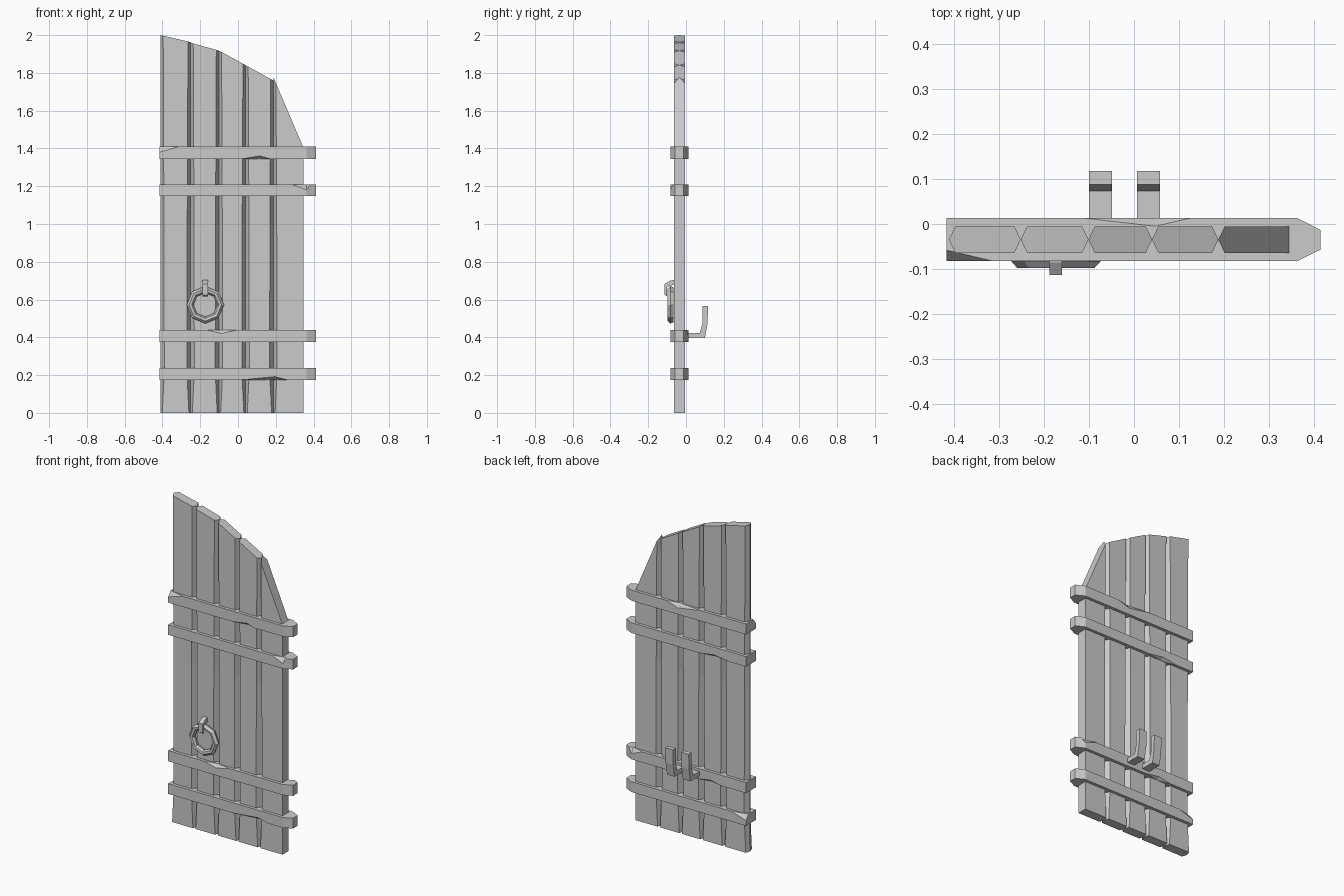
import bpy, bmesh, math
from mathutils import Vector

if "Cube" in bpy.data.objects:
    bpy.data.objects.remove(bpy.data.objects["Cube"])

FRONT, BACK = -0.064, -0.005          # plank faces
BAR_F, BAR_B = -0.082, 0.013          # crossbar faces


def make(name, verts, faces):
    me = bpy.data.meshes.new(name)
    bm = bmesh.new()
    vs = [bm.verts.new(v) for v in verts]
    for f in faces:
        bm.faces.new([vs[i] for i in f])
    bmesh.ops.recalc_face_normals(bm, faces=bm.faces)
    bm.to_mesh(me)
    bm.free()
    ob = bpy.data.objects.new(name, me)
    bpy.context.collection.objects.link(ob)
    return ob


def loft(name, rings, closed=False):
    """Skin a list of equal-length rings; cap the ends unless closed."""
    n, m = len(rings[0]), len(rings)
    faces = []
    for r in range(m if closed else m - 1):
        a, b = r * n, ((r + 1) % m) * n
        faces += [(a + i, a + (i + 1) % n, b + (i + 1) % n, b + i) for i in range(n)]
    if not closed:
        faces += [tuple(range(n)), tuple(range((m - 1) * n, m * n))]
    return make(name, [p for ring in rings for p in ring], faces)


def plank(name, xl, xr, zl, zr, left=1, right=1):
    """Board with pointed long edges, worn width and a sloping top."""
    mid = (FRONT + BACK) / 2
    rings = []
    for z, c in ((0, 0.009), (0.22, 0.02), (1.0, 0.018), (None, 0.014)):
        a, b = xl + c * left, xr - c * right
        outline = [(a, FRONT), (b, FRONT), (xr, mid), (b, BACK), (a, BACK), (xl, mid)]
        rings.append([(x, y, zl + (zr - zl) * (x - xl) / (xr - xl) if z is None else z)
                      for x, y in outline])
    return loft(name, rings)


def chip(ob, p0, p1, a, b):
    """Knock a wedge off an edge p0-p1; a and b are the deepest points on its two faces."""
    p0, p1, a, b = map(Vector, (p0, p1, a, b))
    m = (a + b) / 2
    pts = [a + (a - b), b + (b - a), p0 + (p0 - m) * 0.6, p1 + (p1 - m) * 0.6]
    cutter = make("chip_cutter", pts, [(0, 1, 2), (0, 1, 3), (0, 2, 3), (1, 2, 3)])
    cutter.hide_render = True
    mod = ob.modifiers.new("chip", 'BOOLEAN')
    mod.operation, mod.solver, mod.object = 'DIFFERENCE', 'EXACT', cutter
    bpy.context.view_layer.objects.active = ob
    bpy.ops.object.modifier_apply(modifier=mod.name)
    bpy.data.objects.remove(cutter)


# Five vertical planks under an arched top
planks = [(-0.41, -0.251, 2.0, 1.963, 1, 1), (-0.251, -0.101, 1.96, 1.918, 1, 1),
          (-0.101, 0.04, 1.918, 1.841, 1, 1), (0.04, 0.187, 1.841, 1.76, 1, 1),
          (0.187, 0.346, 1.778, 1.405, 1, 0)]
for i, p in enumerate(planks):
    plank(f"plank_{i + 1}", *p)

# Four crossbars with tapered right ends and chipped edges:
# (x0, x1, deepest x, front/back, top/bottom, depth in y, depth in z)
bars = [
    (1.345, 1.41, [(-0.313, -0.55, -0.415, 'F', 'T', 0.024, 0.03),
                   (0.02, 0.17, 0.116, 'F', 'B', 0.02, 0.016),
                   (-0.11, 0.125, 0.047, 'B', 'T', 0.018, 0.025)]),
    (1.148, 1.21, [(0.285, 0.40, 0.362, 'F', 'T', 0.024, 0.03),
                   (-0.3, -0.1, -0.2, 'B', 'B', 0.02, 0.015)]),
    (0.375, 0.44, [(-0.17, 0.0, -0.09, 'F', 'T', 0.018, 0.02),
                   (0.285, 0.40, 0.362, 'B', 'T', 0.024, 0.03),
                   (-0.25, -0.08, -0.17, 'B', 'B', 0.02, 0.015)]),
    (0.175, 0.238, [(0.02, 0.26, 0.195, 'F', 'B', 0.025, 0.017),
                    (-0.313, -0.55, -0.415, 'B', 'T', 0.024, 0.03)]),
]
outline = [(-0.415, BAR_F), (0.362, BAR_F), (0.413, -0.057), (0.413, -0.013),
           (0.362, BAR_B), (-0.415, BAR_B)]
for i, (z0, z1, chips) in enumerate(bars):
    bar = loft(f"crossbar_{i + 1}", [[(x, y, z) for x, y in outline] for z in (z0, z1)])
    for x0, x1, xm, side, edge, dy, dz in chips:
        y, ys = (BAR_F, 1) if side == 'F' else (BAR_B, -1)
        z, zs = (z1, -1) if edge == 'T' else (z0, 1)
        chip(bar, (x0, y, z), (x1, y, z), (xm, y + ys * dy, z), (xm, y, z + zs * dz))

# Pull ring: eight-sided, faceted section
section = [(0.099, -0.083), (0.086, -0.097), (0.072, -0.095), (0.063, -0.083),
           (0.068, -0.066), (0.092, -0.066)]
rings = []
for k in range(8):
    t = k * math.pi / 4
    rings.append([(-0.173 + r * math.sin(t), y, 0.572 + r * math.cos(t)) for r, y in section])
loft("pull_ring", rings, closed=True)

# Staple that holds the ring
staple = [(-0.06, 0.705), (-0.085, 0.7), (-0.113, 0.682), (-0.113, 0.625), (-0.1, 0.617),
          (-0.1, 0.668), (-0.06, 0.68)]
loft("ring_staple", [[(x, y, z) for y, z in staple] for x in (-0.187, -0.16)])

# Two latch hooks on the back
hook = [(0.0, 0.396), (0.1, 0.396), (0.114, 0.475), (0.117, 0.567), (0.088, 0.567),
        (0.088, 0.475), (0.073, 0.424), (0.0, 0.424)]
for name, x in (("latch_hook_left", -0.1), ("latch_hook_right", 0.007)):
    loft(name, [[(px, y, z) for y, z in hook] for px in (x, x + 0.051)])
